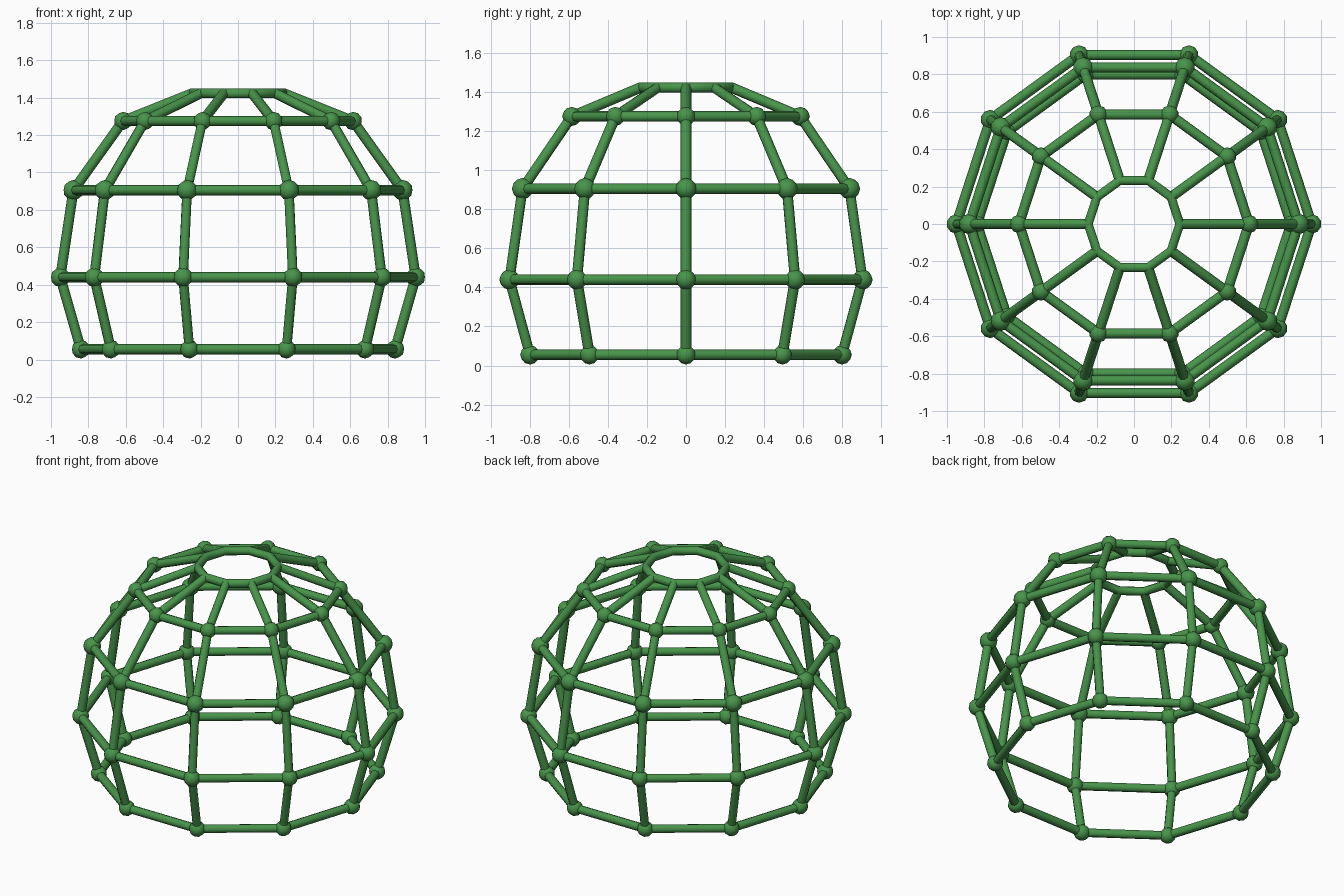
import bpy
import bmesh
import math
from mathutils import Matrix, Vector

cube = bpy.data.objects.get("Cube")
if cube:
    bpy.data.objects.remove(cube, do_unlink=True)

green = bpy.data.materials.new("frame_green")
green.use_nodes = True
green.diffuse_color = (0.065, 0.30, 0.07, 1)
green.node_tree.nodes["Principled BSDF"].inputs["Base Color"].default_value = green.diffuse_color

SIDES = 10
TUBE = 0.027
# name, ring radius, height, hub radius
RINGS = [
    ("base", 0.84, 0.055, 0.05),
    ("lower", 0.95, 0.44, 0.052),
    ("middle", 0.88, 0.905, 0.055),
    ("upper", 0.615, 1.275, 0.049),
    ("crown", 0.245, 1.423, 0),
]


def corner(radius, height, i):
    a = math.tau * i / SIDES
    return Vector((radius * math.cos(a), radius * math.sin(a), height))


def add_object(name, bm):
    mesh = bpy.data.meshes.new(name)
    bm.to_mesh(mesh)
    bm.free()
    obj = bpy.data.objects.new(name, mesh)
    bpy.context.collection.objects.link(obj)
    mesh.materials.append(green)
    bpy.ops.object.select_all(action="DESELECT")
    obj.select_set(True)
    bpy.context.view_layer.objects.active = obj
    bpy.ops.object.shade_smooth_by_angle(angle=math.radians(50))


def add_tube(bm, a, b):
    d = b - a
    place = Matrix.Translation((a + b) / 2) @ d.to_track_quat("Z", "Y").to_matrix().to_4x4()
    bmesh.ops.create_cone(bm, cap_ends=True, segments=8, radius1=TUBE, radius2=TUBE,
                          depth=d.length, matrix=place)


# Horizontal rings with ball hubs
for name, radius, height, hub in RINGS[:-1]:
    ring, hubs = bmesh.new(), bmesh.new()
    for i in range(SIDES):
        p = corner(radius, height, i)
        add_tube(ring, p, corner(radius, height, i + 1))
        bmesh.ops.create_icosphere(hubs, subdivisions=2, radius=hub,
                                   matrix=Matrix.Translation(p))
    add_object(name + "_ring", ring)
    add_object(name + "_hubs", hubs)

# Mitred crown ring around the top opening
bm = bmesh.new()
loops = []
for i in range(SIDES):
    loop = []
    for k in range(8):
        t = math.tau * (k + 0.5) / 8
        loop.append(bm.verts.new(corner(RINGS[-1][1] + TUBE * math.cos(t),
                                        RINGS[-1][2] + TUBE * math.sin(t), i)))
    loops.append(loop)
for i in range(SIDES):
    a, b = loops[i], loops[(i + 1) % SIDES]
    for k in range(8):
        n = (k + 1) % 8
        bm.faces.new((a[k], b[k], b[n], a[n]))
bmesh.ops.recalc_face_normals(bm, faces=bm.faces[:])
add_object("crown_ring", bm)

# Upright struts between neighbouring rings
for low, high in zip(RINGS, RINGS[1:]):
    bm = bmesh.new()
    for i in range(SIDES):
        add_tube(bm, corner(low[1], low[2], i), corner(high[1], high[2], i))
    add_object(low[0] + "_struts", bm)
